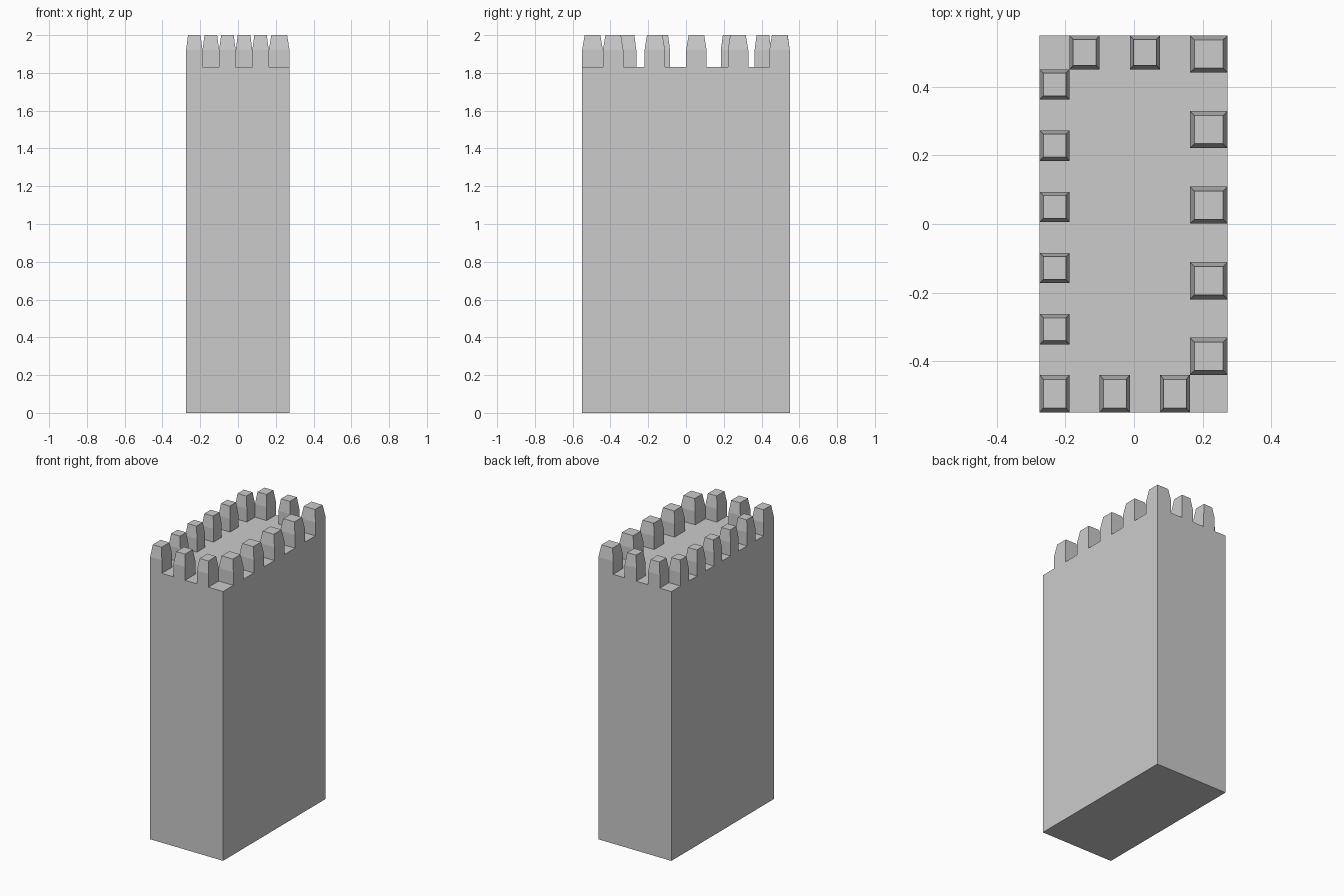
import bpy, bmesh
from mathutils import Vector

if "Cube" in bpy.data.objects:
    bpy.data.objects.remove(bpy.data.objects["Cube"])

FLOOR, SHOULDER, TOP = 1.83, 1.92, 2.0
XS = [-0.275, -0.188, -0.100, -0.012, 0.076, 0.163, 0.273]
Y0, Y1 = -0.55, 0.55
BACK, FRONT = 0.451, -0.44

# battlement footprints: (x column, y low, y high)
blocks = [(i, Y0, FRONT) for i in (0, 2, 4)]            # front row
blocks += [(i, BACK, Y1) for i in (1, 3)]               # back row
for i in range(5):
    low = BACK - 0.088 - 0.1785 * (4 - i)
    blocks.append((0, low, low + 0.088))                # left row
    low = FRONT + 0.2204 * i
    blocks.append((5, low, low + 0.1084))               # right row
blocks = [(c, round(a, 4), round(b, 4)) for c, a, b in blocks]
ys = sorted({Y0, Y1} | {v for b in blocks for v in b[1:]})

bm = bmesh.new()

# roof floor grid
grid = [[bm.verts.new((x, y, FLOOR)) for y in ys] for x in XS]
cells = {}
for i in range(len(XS) - 1):
    for j in range(len(ys) - 1):
        cells[i, j] = bm.faces.new((grid[i][j], grid[i + 1][j],
                                    grid[i + 1][j + 1], grid[i][j + 1]))

# tower walls and base
rim = [e for e in bm.edges if e.is_boundary]
walls = bmesh.ops.extrude_edge_only(bm, edges=rim)["geom"]
for v in walls:
    if isinstance(v, bmesh.types.BMVert):
        v.co.z = 0
bmesh.ops.edgeloop_fill(bm, edges=[e for e in bm.edges if e.is_boundary])


def raise_block(face):
    """Extrude straight up, then extrude again with a tapered cap."""
    for z, scale in ((SHOULDER, 1.0), (TOP, 0.76)):
        face = bmesh.ops.extrude_discrete_faces(bm, faces=[face])["faces"][0]
        xs = [v.co.x for v in face.verts]
        yy = [v.co.y for v in face.verts]
        c = Vector(((min(xs) + max(xs)) / 2, (min(yy) + max(yy)) / 2, z))
        for v in face.verts:
            v.co.z = z
            v.co = c + (v.co - c) * scale


# battlements
for col, low, high in blocks:
    faces = [cells[col, j] for j in range(ys.index(low), ys.index(high))]
    if len(faces) > 1:
        faces = bmesh.ops.dissolve_faces(bm, faces=faces, use_verts=False)["region"]
    raise_block(faces[0])

# merge coplanar pieces
bmesh.ops.recalc_face_normals(bm, faces=bm.faces[:])
bmesh.ops.dissolve_limit(bm, angle_limit=0.01, verts=bm.verts[:], edges=bm.edges[:])

mesh = bpy.data.meshes.new("battlement_tower")
bm.to_mesh(mesh)
bm.free()
tower = bpy.data.objects.new("battlement_tower", mesh)
bpy.context.collection.objects.link(tower)
